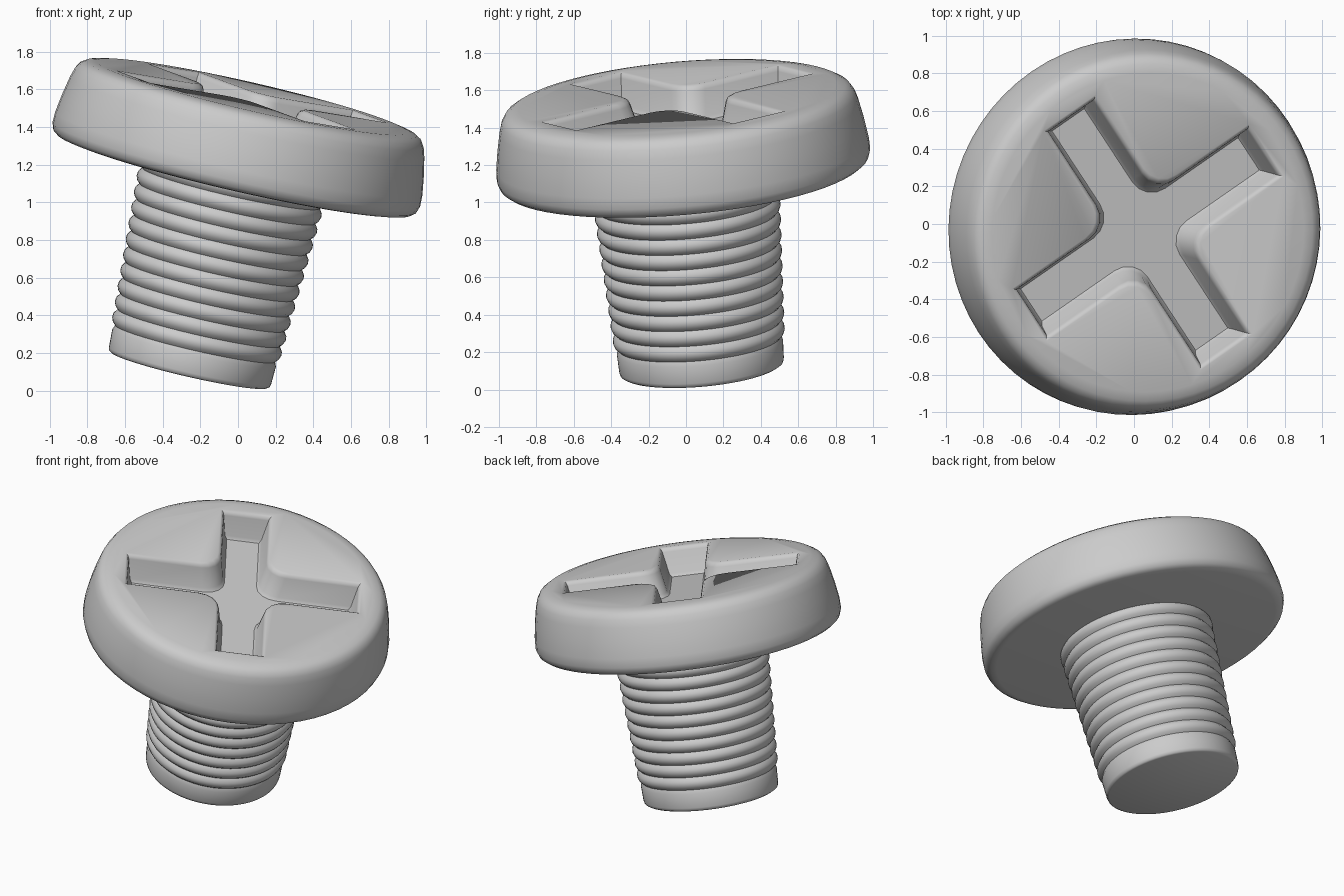
import bpy, bmesh, math
from mathutils import Vector, Matrix

if "Cube" in bpy.data.objects:
    bpy.data.objects.remove(bpy.data.objects["Cube"])

# Tilted screw axis: everything is built along z, then placed with this matrix
AXIS = Vector((0.23, -0.09, 1)).normalized()
PLACE = (Matrix.Translation((-0.26, 0.085, 0.11))
         @ Vector((0, 0, 1)).rotation_difference(AXIS).to_matrix().to_4x4())


def loft(name, loops):
    """Skin a stack of closed loops and cap both ends."""
    bm = bmesh.new()
    rows = [[bm.verts.new(p) for p in loop] for loop in loops]
    n = len(rows[0])
    for a, b in zip(rows, rows[1:]):
        for i in range(n):
            j = (i + 1) % n
            bm.faces.new((a[i], a[j], b[j], b[i]))
    bm.faces.new(rows[0][::-1])
    bm.faces.new(rows[-1])
    bmesh.ops.recalc_face_normals(bm, faces=bm.faces)
    mesh = bpy.data.meshes.new(name)
    bm.to_mesh(mesh)
    bm.free()
    obj = bpy.data.objects.new(name, mesh)
    bpy.context.collection.objects.link(obj)
    obj.matrix_world = PLACE
    return obj


def ring(r, z, n=64):
    return [(r * math.cos(2 * math.pi * i / n), r * math.sin(2 * math.pi * i / n), z)
            for i in range(n)]


def cross(offset, z, turn=math.radians(34)):
    """Cross outline with rounded inner corners, grown by offset."""
    w, length, r = 0.15 + offset, 0.755 + offset, 0.13
    pts = []
    for k in range(4):
        arm = [(length, -w), (length, w)]
        for s in range(5):
            t = math.radians(22.5 * s)
            arm.append((w + r - r * math.sin(t), w + r - r * math.cos(t)))
        for x, y in arm:
            v = Matrix.Rotation(turn + k * math.pi / 2, 3, 'Z') @ Vector((x, y, z))
            pts.append(v)
    return pts


def smooth(obj, angle):
    bpy.ops.object.select_all(action='DESELECT')
    obj.select_set(True)
    bpy.context.view_layer.objects.active = obj
    bpy.ops.object.shade_smooth_by_angle(angle=math.radians(angle))


# Head: tapered disc with rounded edges
BOTTOM, TOP = 1.065, 1.495
head_profile = [(0.93, BOTTOM), (0.965, BOTTOM + 0.006), (0.99, BOTTOM + 0.025),
                (1.002, BOTTOM + 0.06), (1.0, BOTTOM + 0.12), (0.985, BOTTOM + 0.22),
                (0.965, BOTTOM + 0.32), (0.95, BOTTOM + 0.37), (0.93, TOP - 0.028),
                (0.90, TOP - 0.01), (0.85, TOP)]
head = loft("head", [ring(r, z) for r, z in head_profile])

# Cross recess cut into the head, with a softened rim and sloping walls
cutter = loft("recess_cutter", [cross(o, TOP + z) for o, z in
              [(0.03, 0.02), (0.02, 0.0), (0.005, -0.01), (-0.003, -0.03),
               (-0.03, -0.17), (-0.045, -0.19)]])
cutter.hide_render = True
cut = head.modifiers.new("recess", 'BOOLEAN')
cut.operation = 'DIFFERENCE'
cut.solver = 'EXACT'
cut.object = cutter
bpy.context.view_layer.objects.active = head
bpy.ops.object.modifier_apply(modifier="recess")
bpy.data.objects.remove(cutter)
smooth(head, 40)

# Shaft: plain tip, then rounded thread ridges on a slightly flaring core
START, RIDGES = 0.145, 11
PITCH = (1.08 - START) / RIDGES
shaft_profile = [(0.425, 0.0), (0.438, 0.008), (0.442, 0.025), (0.446, 0.12)]
for i in range(RIDGES):
    for f, bump in [(0, -0.012), (0.2, 0.004), (0.45, 0.011), (0.7, 0.008), (0.9, -0.004)]:
        z = START + (i + f) * PITCH
        shaft_profile.append((0.44 + 0.055 * z + bump, z))
shaft_profile.append((0.50, 1.09))
shaft = loft("threaded_shaft", [ring(r, z) for r, z in shaft_profile])
smooth(shaft, 50)
